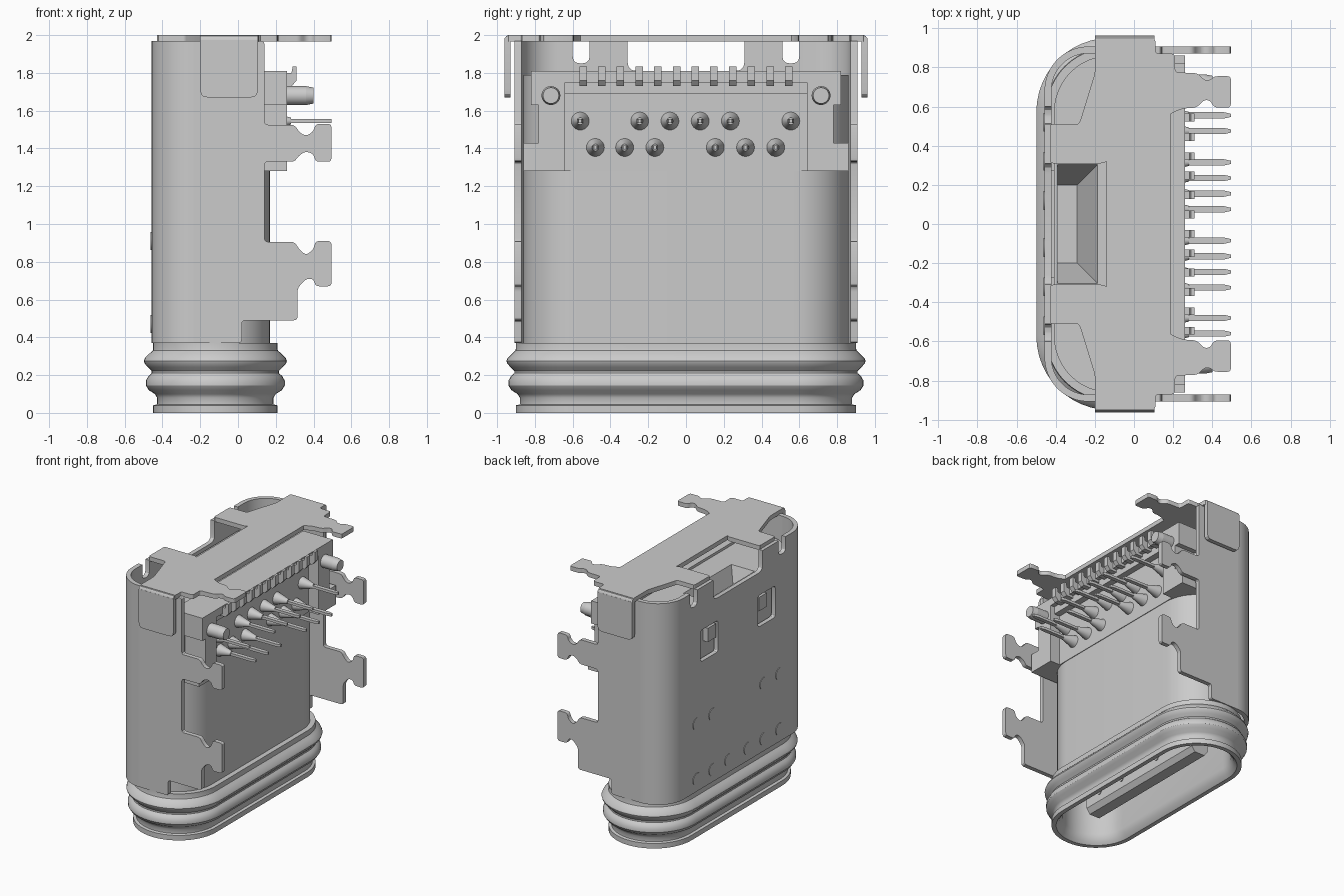
import bpy, bmesh, math
from mathutils import Vector, Matrix

if "Cube" in bpy.data.objects:
    bpy.data.objects.remove(bpy.data.objects["Cube"])

CX, SY = -0.12, 0.572           # seal/housing stadium: centre x and half straight length
SX, SHY = -0.232, 0.682         # shell corner centre (tighter corners than the seal)


def finish(name, bm, mirror=False):
    bmesh.ops.recalc_face_normals(bm, faces=bm.faces[:])
    me = bpy.data.meshes.new(name)
    bm.to_mesh(me)
    bm.free()
    ob = bpy.data.objects.new(name, me)
    bpy.context.collection.objects.link(ob)
    bpy.ops.object.select_all(action='DESELECT')
    ob.select_set(True)
    bpy.context.view_layer.objects.active = ob
    if mirror:
        m = ob.modifiers.new("mirror", 'MIRROR')
        m.use_axis = (False, True, False)
        bpy.ops.object.modifier_apply(modifier=m.name)
    bpy.ops.object.shade_smooth_by_angle(angle=math.radians(32))
    return ob


def fillet(pts, r, n=4):
    """Round every corner of a 2D outline."""
    out = []
    for i, p in enumerate(pts):
        p = Vector(p)
        a, b = Vector(pts[i - 1]) - p, Vector(pts[(i + 1) % len(pts)]) - p
        s = p + a.normalized() * min(r, a.length * .48)
        e = p + b.normalized() * min(r, b.length * .48)
        for k in range(n):
            t = k / (n - 1)
            out.append(s * (1 - t) ** 2 + p * 2 * t * (1 - t) + e * t * t)
    return out


def add_prism(bm, pts, axis, a, b):
    """Extrude an outline along x (pts y,z), y (pts x,z) or z (pts x,y)."""
    place = {'x': lambda p, d: (d, p[0], p[1]), 'y': lambda p, d: (p[0], d, p[1]),
             'z': lambda p, d: (p[0], p[1], d)}[axis]
    f = bm.faces.new([bm.verts.new(place(p, a)) for p in pts])
    ext = bmesh.ops.extrude_face_region(bm, geom=[f])
    for v in ext['geom']:
        if isinstance(v, bmesh.types.BMVert):
            v.co['xyz'.index(axis)] = b


def prism(name, outlines, axis, a, b, mirror=False):
    bm = bmesh.new()
    for pts in outlines:
        add_prism(bm, pts, axis, a, b)
    return finish(name, bm, mirror)


def rect(a0, a1, b0, b1):
    return [(a0, b0), (a1, b0), (a1, b1), (a0, b1)]


def flip(pts):
    return [(-p[0], p[1]) for p in pts]


def add_cyl(bm, r1, r2, x0, x1, y, z, seg=24):
    mat = Matrix.Translation(((x0 + x1) / 2, y, z)) @ Matrix.Rotation(math.pi / 2, 4, 'Y')
    bmesh.ops.create_cone(bm, cap_ends=True, segments=seg, radius1=r1, radius2=r2,
                          depth=x1 - x0, matrix=mat)


def stadium(r, n=24):
    pts = []
    for sgn in (1, -1):
        for k in range(n + 1):
            t = math.pi * k / n
            pts.append((CX + sgn * r * math.cos(t), sgn * (SY + r * math.sin(t))))
    return pts


def cut(ob, cutter):
    m = ob.modifiers.new("cut", 'BOOLEAN')
    m.operation, m.object, m.solver = 'DIFFERENCE', cutter, 'EXACT'
    bpy.ops.object.select_all(action='DESELECT')
    ob.select_set(True)
    bpy.context.view_layer.objects.active = ob
    bpy.ops.object.modifier_apply(modifier=m.name)
    bpy.data.objects.remove(cutter)
    bpy.ops.object.shade_smooth_by_angle(angle=math.radians(32))


# inner housing with ribbed seal and plug cavity, lofted through stadium rings
profile = [(.25, 1.2), (.25, .07), (.275, .02), (.295, 0), (.329, 0), (.329, .04), (.308, .045),
           (.308, .08), (.32, .1), (.352, .12), (.368, .145), (.368, .17), (.354, .195),
           (.337, .21), (.337, .222), (.357, .242), (.375, .262), (.379, .275), (.373, .29),
           (.348, .315), (.331, .33), (.329, .34), (.329, .37), (.289, .37), (.289, 1.79)]
bm = bmesh.new()
rings = [[bm.verts.new((x, y, z)) for x, y in stadium(r)] for r, z in profile]
for a, b in zip(rings, rings[1:]):
    for i in range(len(a)):
        j = (i + 1) % len(a)
        bm.faces.new((a[i], a[j], b[j], b[i]))
bm.faces.new(rings[0])
bm.faces.new(rings[-1])
housing = finish("housing_and_seal", bm)

# sloped funnel pocket in the housing top
bm = bmesh.new()
lo = [bm.verts.new((x, y, 1.5)) for x, y in rect(-.39, -.29, -.2, .2)]
hi = [bm.verts.new((x, y, 1.81)) for x, y in rect(-.39, -.18, -.31, .31)]
bm.faces.new(lo)
bm.faces.new(hi)
for i in range(4):
    j = (i + 1) % 4
    bm.faces.new((lo[i], lo[j], hi[j], hi[i]))
cut(housing, finish("funnel_cutter", bm))

# tongue inside the cavity with contact dots
prism("tongue", [[(-.2, .13), (-.17, .09), (-.08, .09), (-.05, .13), (-.05, 1.22), (-.2, 1.22)]],
      'y', -.6, .6)
bm = bmesh.new()
for y in (-.45, -.2, .2, .45):
    add_cyl(bm, .018, .018, -.06, -.043, y, .2, 12)
finish("tongue_dots", bm)


# metal shell: C-shaped back wall
def c_path(r):
    h = [(SX - r * math.sin(t), SHY + r * math.cos(t))
         for t in (math.pi / 2 * k / 16 for k in range(17))]
    return h + [(x, -y) for x, y in reversed(h)]


shell = prism("shell_back", [c_path(.225) + c_path(.19)[::-1]], 'z', .37, 1.97)
slot = fillet(rect(.51, .6, 1.85, 2.3), .04)
window = fillet(rect(.25, .47, 1.38, 1.63), .025)
notch = fillet(rect(-.31, .31, 1.81, 2.3), .05)
cut(shell, prism("shell_cutter", [notch, slot, flip(slot), window, flip(window)], 'x', -.6, -.3))

# window latches
latch = rect(.27, .37, 1.5, 1.61)
prism("window_latches", [latch, flip(latch)], 'x', -.452, -.395)

# raised dimples on the back
bm = bmesh.new()
for z, ys in ((.47, (.12, .32, .52)), (.91, (.32, .52))):
    for y in ys:
        for s in (1, -1):
            add_cyl(bm, .048, .045, -.462, -.44, s * y, z)
finish("shell_dimples", bm)

# side plates with two solder tabs each
side = [(SX, .37), (.02, .37), (.02, .49), (.315, .49), (.315, .66), (.36, .71), (.4, .71),
        (.41, .67), (.495, .67), (.495, .91), (.41, .91), (.4, .865), (.36, .835), (.325, .865),
        (.3, .905), (.14, .905), (.14, 1.33), (.3, 1.33), (.325, 1.365), (.36, 1.385), (.4, 1.37),
        (.41, 1.33), (.495, 1.33), (.495, 1.53), (.41, 1.53), (.4, 1.49), (.36, 1.465),
        (.325, 1.485), (.3, 1.525), (.14, 1.525), (.14, 1.97), (SX, 1.97)]
outline = [(SX, .37)] + fillet(side, .02)[4:-4] + [(SX, 1.97)]
prism("side_plates", [outline], 'y', .872, .907, True)

# top cover with straps, solder tabs and bent flaps
top = [(.2, .57), (.25, .59), (.32, .595), (.36, .635), (.39, .63), (.41, .595), (.495, .595),
       (.495, .755), (.41, .755), (.39, .735), (.36, .735), (.325, .77), (.21, .775), (.21, .87),
       (.11, .87), (.11, .945), (-.2, .945), (-.2, .77), (-.28, .51), (-.43, .51),
       (-.43, .31), (-.155, .31)]
h = fillet(top, .018)
prism("top_cover", [h + [(x, -y) for x, y in reversed(h)]], 'z', 1.965, 2.0)
f = fillet(rect(-.2, .105, 1.67, 2.0), .04)
flap = [p for p in f if p[1] < 1.9] + [(.105, 1.975), (-.2, 1.975)]
prism("cover_flaps", [flap], 'y', .928, .962, True)
bend = [(.928, 1.967), (.962, 1.967), (.96, 1.983), (.951, 1.995), (.935, 2.0), (.928, 2.0)]
prism("cover_bends", [bend], 'x', -.2, .105, True)

# contact insulator: bracket, recess floor, ledge and locating posts
br = [(.82, 1.81), (.82, 1.63), (.78, 1.63), (.78, 1.43), (.86, 1.43), (.86, 1.28),
      (.64, 1.28), (.64, 1.75)]
prism("insulator_bracket", [br + flip(br)[::-1]], 'x', 0, .26)
prism("insulator_floor", [rect(-.65, .65, 1.28, 1.76)], 'x', .08, .174)
prism("insulator_ledge", [rect(-.65, .65, 1.69, 1.76)], 'x', .1, .225)
bm = bmesh.new()
for y in (-.715, .715):
    add_cyl(bm, .05, .05, .25, .36, y, 1.68)
    add_cyl(bm, .05, .042, .36, .4, y, 1.68)
finish("locating_posts", bm)

# comb of bent contacts
bm = bmesh.new()
contact = [(.2, 1.73), (.285, 1.73), (.31, 1.76), (.31, 1.835), (.29, 1.835), (.283, 1.8), (.2, 1.8)]
for i in range(12):
    y = -.545 + i * .099
    add_prism(bm, contact, 'y', y - .02, y + .02)
finish("contact_comb", bm)

# two rows of pins with cone roots
bm = bmesh.new()
rows = {1.545: (-.56, -.245, -.085, .075, .235, .555), 1.405: (-.48, -.325, -.165, .155, .315, .475)}
for z, ys in rows.items():
    for y in ys:
        add_cyl(bm, .05, .018, .165, .28, y, z)
        add_prism(bm, [(.25, y - .016), (.46, y - .016), (.495, y - .008), (.495, y + .008),
                       (.46, y + .016), (.25, y + .016)], 'z', z - .01, z + .01)
finish("pins", bm)
